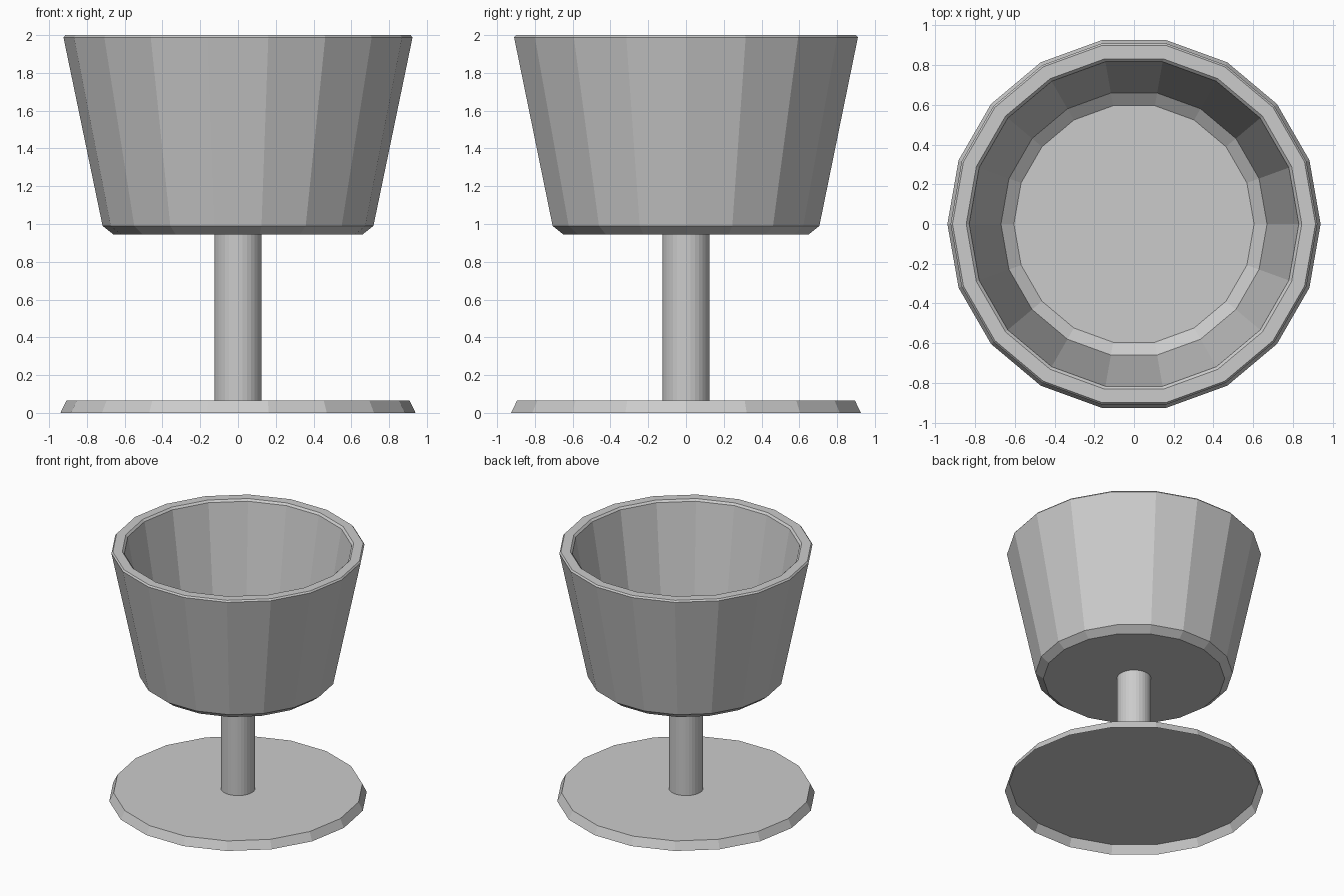
import bpy, bmesh
from math import cos, sin, tau

if "Cube" in bpy.data.objects:
    bpy.data.objects.remove(bpy.data.objects["Cube"])


def ring_of(bm, r, z, sides):
    return [bm.verts.new((r * cos(tau * i / sides), r * sin(tau * i / sides), z))
            for i in range(sides)]


def lathe(name, profile, sides, caps=(), hole=None):
    """Spin (radius, z) points into a flat-faced shell.
    caps lists rings to fill; hole=(radius, z, sides) fills the last ring around a hole."""
    bm = bmesh.new()
    rings = [ring_of(bm, r, z, sides) for r, z in profile]
    for a, b in zip(rings, rings[1:]):
        for i in range(sides):
            j = (i + 1) % sides
            bm.faces.new((a[i], a[j], b[j], b[i]))
    for c in caps:
        bm.faces.new(rings[c])
    if hole:
        edges = []
        for loop in (rings[-1], ring_of(bm, *hole)):
            for a, b in zip(loop, loop[1:] + loop[:1]):
                edges.append(bm.edges.get((a, b)) or bm.edges.new((a, b)))
        bmesh.ops.bridge_loops(bm, edges=edges)
    bmesh.ops.recalc_face_normals(bm, faces=bm.faces)
    mesh = bpy.data.meshes.new(name)
    bm.to_mesh(mesh)
    bm.free()
    obj = bpy.data.objects.new(name, mesh)
    bpy.context.collection.objects.link(obj)
    return obj


SIDES = 18
STEM_SIDES = 32
STEM_R = 0.125
FOOT_TOP = 0.066

# Bowl: chamfered underside, tapered wall, bevelled rim, inner wall and floor
lathe("bowl", [(0.66, 0.945), (0.717, 0.99), (0.924, 1.988), (0.914, 2.0),
               (0.845, 2.0), (0.83, 1.985), (0.67, 1.05), (0.605, 1.0)],
      SIDES, caps=(0, -1))

# Foot: thin shell, open underneath, with a hole where the stem joins
lathe("foot", [(0.94, 0.0), (0.908, FOOT_TOP)], SIDES, hole=(STEM_R, FOOT_TOP, STEM_SIDES))

# Stem: hollow tube between foot and bowl
stem = lathe("stem", [(STEM_R, FOOT_TOP), (STEM_R, 0.945)], STEM_SIDES)
